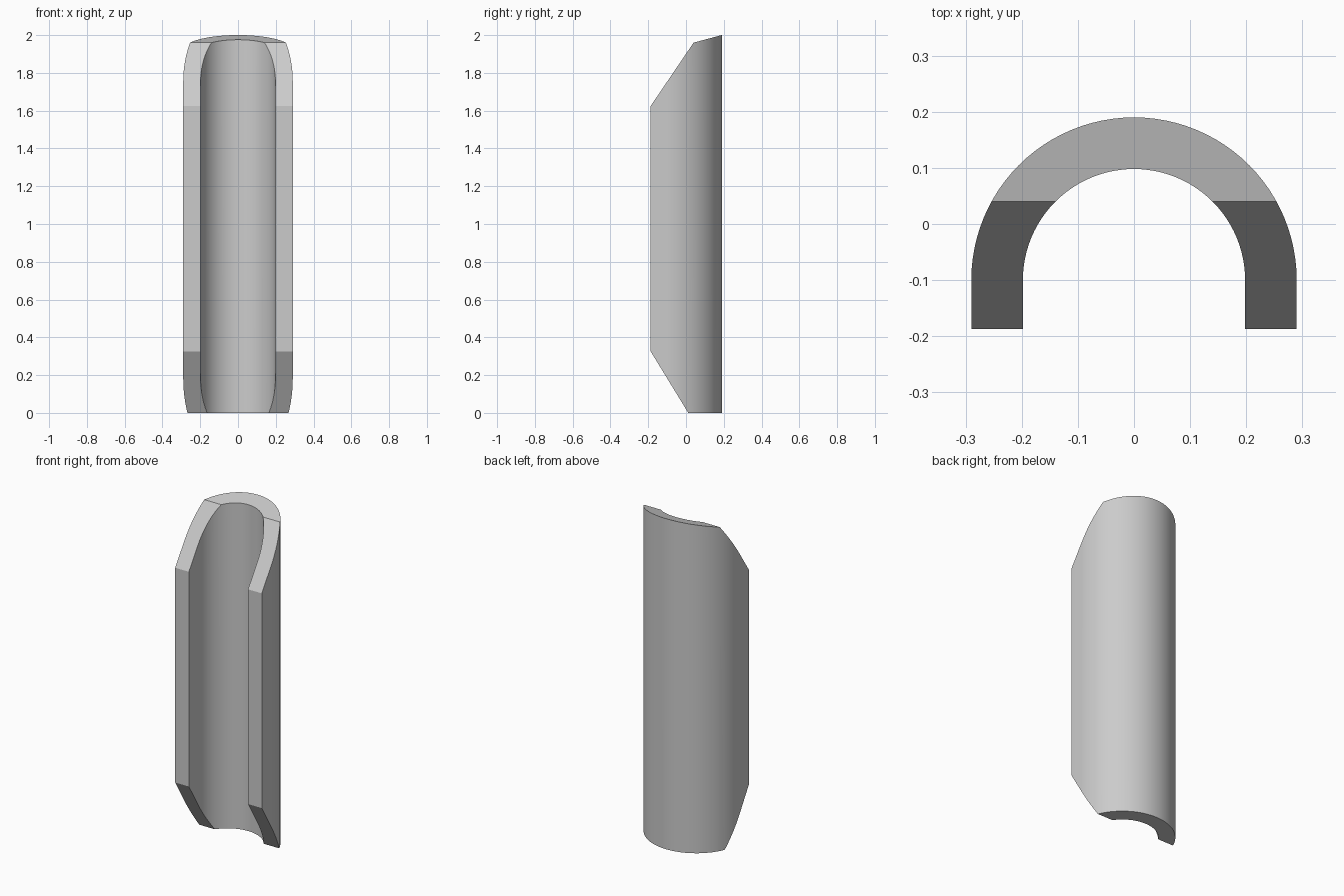
import bpy
import bmesh
from math import cos, sin, pi, radians

cube = bpy.data.objects.get("Cube")
if cube:
    bpy.data.objects.remove(cube, do_unlink=True)

OUTER, INNER = 0.29, 0.198      # channel radii
CENTRE_Y, FRONT_Y = -0.1, -0.187
STEPS = 48

grey = bpy.data.materials.new("light_grey")
grey.use_nodes = True
colour = (0.6, 0.6, 0.6, 1)
grey.diffuse_color = colour
grey.node_tree.nodes["Principled BSDF"].inputs["Base Color"].default_value = colour


def extrude(name, points, offset):
    """Solid made by sweeping a closed outline along an offset."""
    bm = bmesh.new()
    face = bm.faces.new([bm.verts.new(p) for p in points])
    swept = bmesh.ops.extrude_face_region(bm, geom=[face], use_keep_orig=True)
    verts = [v for v in swept["geom"] if isinstance(v, bmesh.types.BMVert)]
    bmesh.ops.translate(bm, verts=verts, vec=offset)
    bmesh.ops.recalc_face_normals(bm, faces=bm.faces)
    mesh = bpy.data.meshes.new(name)
    bm.to_mesh(mesh)
    bm.free()
    mesh.materials.append(grey)
    obj = bpy.data.objects.new(name, mesh)
    bpy.context.collection.objects.link(obj)
    return obj


def arc(radius):
    return [(radius * cos(pi * i / STEPS), CENTRE_Y + radius * sin(pi * i / STEPS), -0.2)
            for i in range(STEPS + 1)]


# U-shaped channel, longer than needed
outline = ([(OUTER, FRONT_Y, -0.2)] + arc(OUTER) + [(-OUTER, FRONT_Y, -0.2)]
           + [(-INNER, FRONT_Y, -0.2)] + arc(INNER)[::-1] + [(INNER, FRONT_Y, -0.2)])
channel = extrude("channel_shell", outline, (0, 0, 2.5))

# Side silhouette that trims the bevelled ends
side = [(-0.3, 0.51), (0.012, 0), (0.3, 0), (0.3, 2.03), (0.04, 1.96), (-0.3, 1.458)]
cutter = extrude("end_trimmer", [(-0.5, y, z) for y, z in side], (1, 0, 0))
cutter.hide_render = True

trim = channel.modifiers.new("trim_ends", "BOOLEAN")
trim.operation = "INTERSECT"
trim.solver = "EXACT"
trim.object = cutter

bpy.ops.object.select_all(action="DESELECT")
channel.select_set(True)
bpy.context.view_layer.objects.active = channel
bpy.ops.object.modifier_apply(modifier=trim.name)
bpy.data.objects.remove(cutter, do_unlink=True)

# Smooth curved walls with crisp edges
bpy.ops.object.shade_smooth_by_angle(angle=radians(20))
